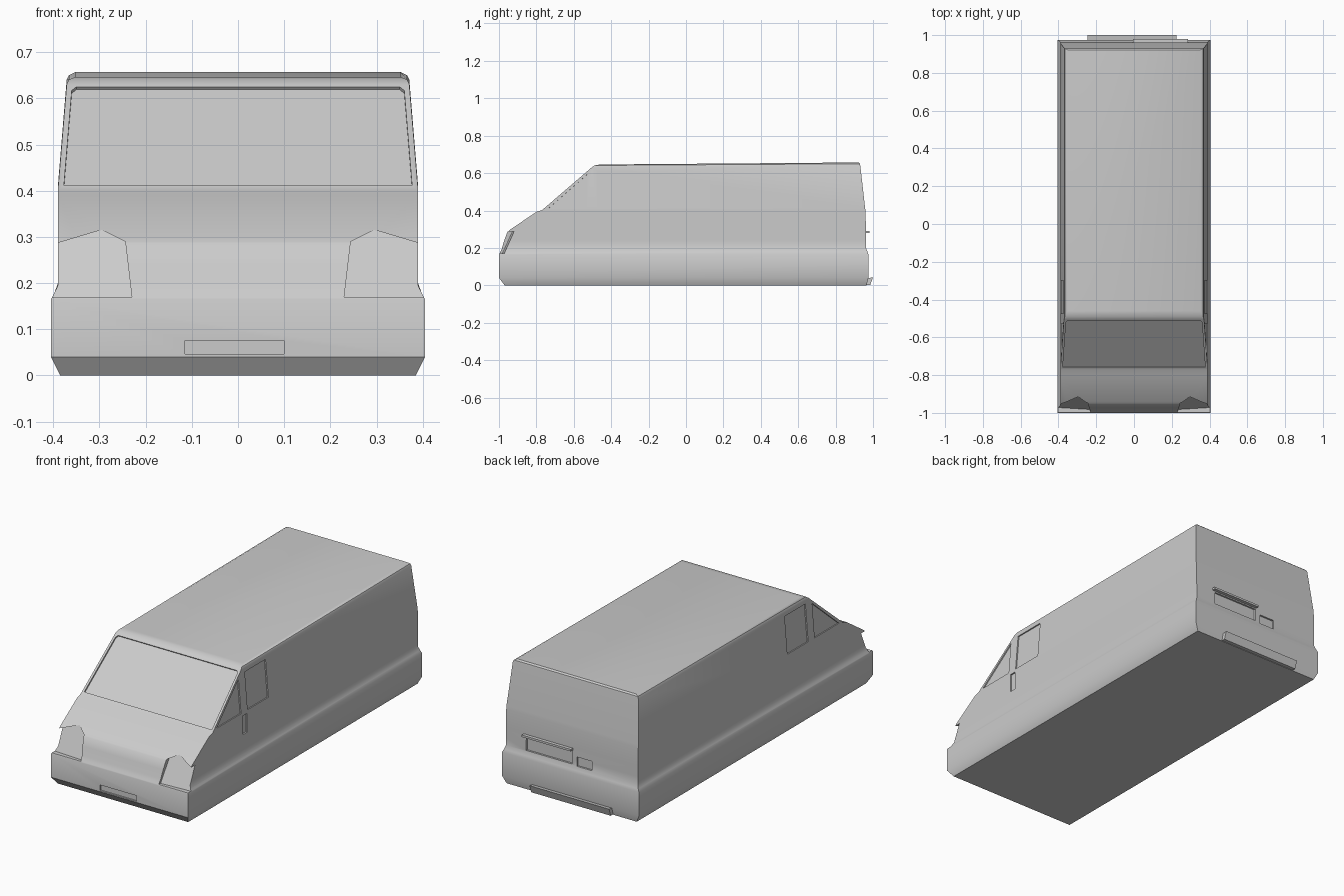
import bpy, bmesh
from mathutils import Vector

if "Cube" in bpy.data.objects:
    bpy.data.objects.remove(bpy.data.objects["Cube"])


def make(name, bm):
    bmesh.ops.recalc_face_normals(bm, faces=bm.faces[:])
    me = bpy.data.meshes.new(name)
    bm.to_mesh(me)
    bm.free()
    ob = bpy.data.objects.new(name, me)
    bpy.context.collection.objects.link(ob)
    return ob


def loft(name, rings):
    bm = bmesh.new()
    vs = [[bm.verts.new(p) for p in r] for r in rings]
    n = len(vs[0])
    for a, b in zip(vs, vs[1:]):
        for i in range(n):
            j = (i + 1) % n
            bm.faces.new((a[i], a[j], b[j], b[i]))
    bm.faces.new(vs[0])
    bm.faces.new(vs[-1])
    return make(name, bm)


def box(name, x0, x1, y0, y1, z0, z1):
    return loft(name, [[(x0, y0, z), (x1, y0, z), (x1, y1, z), (x0, y1, z)]
                       for z in (z0, z1)])


# body shell: rectangular slices (half width, front y, front z, back y, back z)
levels = [
    (.385, -.97, 0, .965, 0), (.405, -1.0, .04, .975, .04),
    (.405, -1.0, .165, .975, .165), (.397, -.992, .18, .970, .18),
    (.39, -.985, .195, .963, .20), (.39, -.972, .24, .963, .24),
    (.39, -.955, .285, .962, .285), (.39, -.94, .298, .962, .30),
    (.39, -.80, .393, .960, .393), (.39, -.77, .402, .958, .41),
    (.371, -.505, .63, .932, .64), (.366, -.49, .641, .930, .65),
    (.352, -.46, .646, .922, .657)]
body = loft("van_body", [[(-w, f, zf), (w, f, zf), (w, b, zb), (-w, b, zb)]
                         for w, f, zf, b, zb in levels])


# recess cut: outline lying on the surface, sunk by depth along the normal
def recess(pts, normal, depth, out=.03):
    n = Vector(normal).normalized()
    cut = loft("recess_cutter", [[Vector(p) + n * d for p in pts]
                                 for d in (-depth, out)])
    cut.hide_render = True
    m = body.modifiers.new("recess", 'BOOLEAN')
    m.operation, m.solver, m.object = 'DIFFERENCE', 'EXACT', cut
    bpy.context.view_layer.objects.active = body
    bpy.ops.object.modifier_apply(modifier=m.name)
    bpy.data.objects.remove(cut)


def screen_y(z):
    return -.77 + (z - .402) * .265 / .228


def side_x(z):
    return .39 - (z - .408) * .019 / .23


# windscreen
recess([(x, screen_y(z), z) for x, z in
        ((-.377, .411), (.377, .411), (.360, .617), (.350, .625),
         (-.350, .625), (-.360, .617))], (0, -.228, .265), .008)

# side windows and headlight pockets, both sides
for s in (1, -1):
    for outline in ([(-.735, .412), (-.53, .412), (-.53, .592)],
                    [(-.475, .412), (-.30, .412), (-.30, .61), (-.475, .61)]):
        recess([(s * side_x(z), y, z) for y, z in outline],
               (s, 0, .083), .007)
    lamp = [(.23, .17), (.244, .29), (.295, .315), (.31, .311),
            (.43, .275), (.43, .17)]
    recess([(s * x, -.982 + (z - .17) * .45 + (x - .23) * .06, z)
            for x, z in lamp], (0, -1, 0), 0, .12)

# door handle slot (right side only), front plate, rear plate and rear catch
recess([(.39, y, z) for y, z in
        ((-.515, .295), (-.48, .295), (-.48, .395), (-.515, .395))],
       (1, 0, 0), .008)


def rect(x0, x1, z0, z1, y):
    return [(x0, y, z0), (x1, y, z0), (x1, y, z1), (x0, y, z1)]


recess(rect(-.115, .10, .046, .076, -1.0), (0, -1, 0), .008)
recess(rect(0, .27, .205, .272, .963), (0, 1, 0), .01)
recess(rect(-.12, -.03, .20, .25, .963), (0, 1, 0), .01)

# rear handle bar and rear step
bar = box("rear_handle_bar", -.005, .285, .955, .98, .279, .29)
step = loft("rear_step", [[(x, .95, .002), (x, .985, .002), (x, 1.0, .043), (x, .95, .035)]
                          for x in (-.245, .225)])

bpy.ops.object.select_all(action='DESELECT')
body.select_set(True)
bpy.context.view_layer.objects.active = body
bpy.ops.object.shade_smooth_by_angle()
